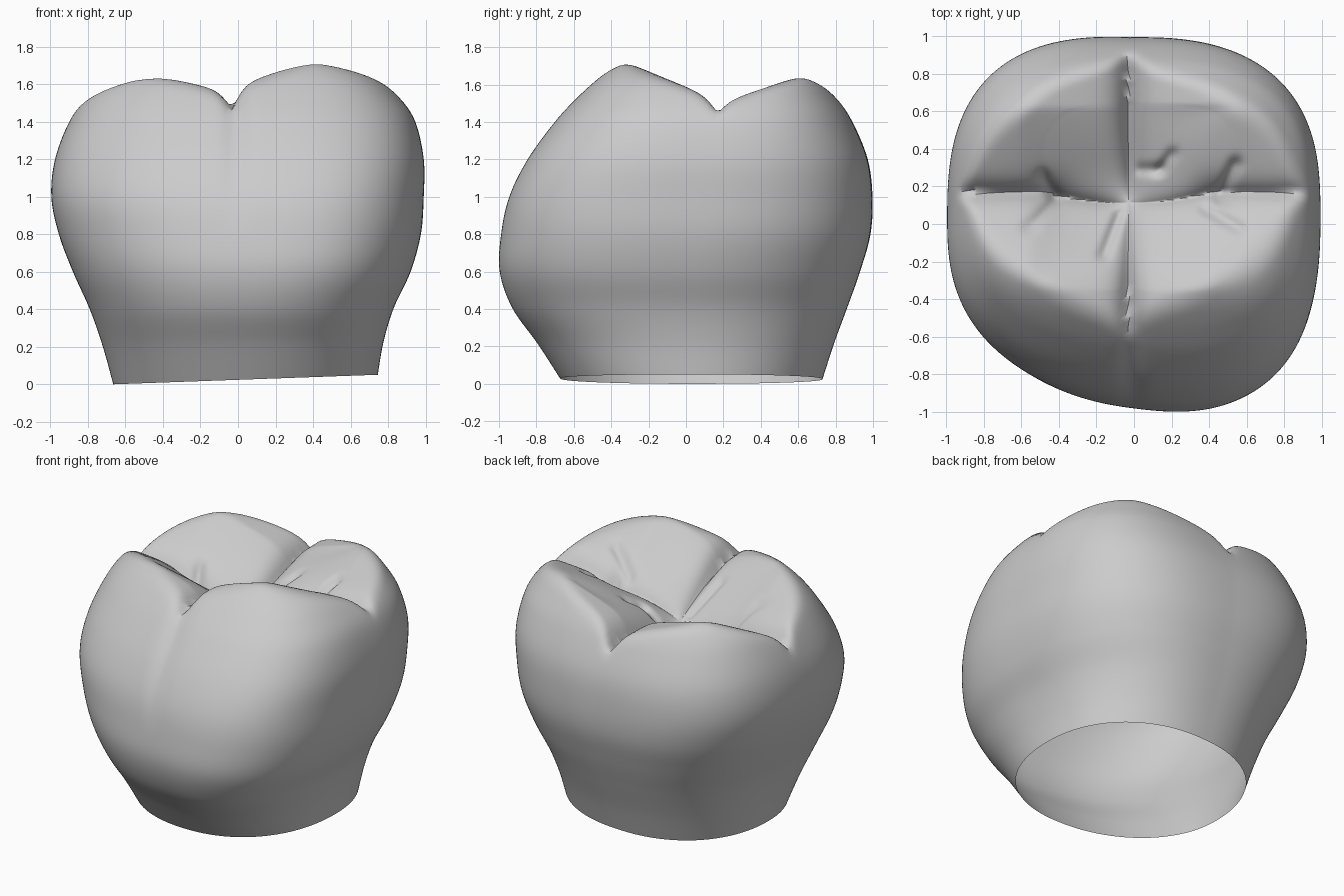
import bpy, bmesh, math
from mathutils import Vector

cube = bpy.data.objects.get("Cube")
if cube:
    bpy.data.objects.remove(cube)

SPOKES, STEPS, CAP_RINGS = 192, 7, 34
CENTRE = Vector((-0.03, 0.12))

# Crown outline by height: z, left x, right x, front y, back y, squareness
OUTLINE = [Vector(r) for r in (
    (0.0, -.665, .745, -.68, .73, 2.15),
    (0.2, -.72, .775, -.80, .79, 2.25),
    (0.4, -.79, .83, -.935, .86, 2.35),
    (0.6, -.88, .92, -1.0, .93, 2.45),
    (0.8, -.955, .975, -.99, .985, 2.55),
    (1.0, -.995, .99, -.945, .995, 2.65),
    (1.2, -.975, .99, -.845, .97, 2.7),
    (1.4, -.90, .945, -.70, .89, 2.75),
    (1.53, -.81, .86, -.58, .81, 2.9),
    (1.63, -.67, .75, -.47, .73, 3.2),
    (1.72, -.50, .58, -.36, .64, 3.6))]

# Cusp tips as (x, y, height), keyed by (is right, is back)
TIPS = {(True, False): (.42, -.35, 1.745), (False, False): (-.55, -.35, 1.68),
        (True, True): (.56, .64, 1.66), (False, True): (-.60, .62, 1.61)}

# Fine fissures on the chewing surface: start, end, depth
FISSURES = [
    ((-.42, .15), (-.48, .25), .05), ((-.42, .12), (-.56, -.02), .03),
    ((.45, .14), (.54, .32), .05), ((.38, .08), (.56, -.02), .03),
    ((.04, .29), (.14, .29), .03), ((.14, .29), (.20, .37), .03),
    ((-.08, .05), (-.16, -.16), .03)]


def spline(rows, i, t):
    """Smooth interpolation between neighbouring outline rows."""
    a, b = rows[max(i - 1, 0)], rows[i]
    c, d = rows[i + 1], rows[min(i + 2, len(rows) - 1)]
    return (b * 2 + (c - a) * t + (a * 2 - b * 5 + c * 4 - d) * t ** 2
            + (b * 3 - a - c * 3 + d) * t ** 3) / 2


def segment_distance(p, a, b):
    a, b = Vector(a), Vector(b)
    t = max(0, min(1, (p - a).dot(b - a) / (b - a).length_squared))
    return (p - a - (b - a) * t).length


def blend(low, high, t):
    return low + (high - low) * (.5 + .5 * math.tanh(t / .15))


def rise(f, ramp):
    """Quick climb out of a groove, then an even ramp to the cusp tip."""
    f = min(1, f)
    return ramp * f + (1 - ramp) * (1 - math.exp(-f / .09))


def chewing_height(x, y):
    """Four cusps split by a cross of grooves around a basin."""
    u = x - CENTRE.x
    groove_y = .11 + .06 * min(1, (u / .45) ** 2)
    v = y - groove_y
    tip_x, tip_y, tip = TIPS[u > 0, v > 0]
    up_y = rise(v / (tip_y - groove_y), .7)
    up_x = rise(u / (tip_x - CENTRE.x), .5)
    # Groove floors differ: left and back ends run out lower
    side_floor = blend(1.31, 1.44, u)
    end_floor = blend(1.45, 1.31, v)
    wy, wx = (1 - up_y) ** 2 + 1e-6, (1 - up_x) ** 2 + 1e-6
    floor = (side_floor * wy + end_floor * wx) / (wx + wy)
    z = floor + (tip - floor) * up_y * up_x
    z -= .11 * math.exp(-(u / .5) ** 2 - ((y - .12) / .32) ** 2)
    for side in (-1, 1):
        z -= .04 * math.exp(-((x - side * .42) ** 2 + (y - .14) ** 2) / .012)
    for a, b, depth in FISSURES:
        z -= depth * math.exp(-(segment_distance(Vector((x, y)), a, b) / .03) ** 2)
    return z


def smooth_min(a, b, k=.07):
    h = max(k - abs(a - b), 0) / k
    return min(a, b) - h * h * k / 4


def outline_point(row, angle):
    z, left, right, front, back, n = row
    c, s = math.cos(angle), math.sin(angle)
    r = (abs(c) ** n + abs(s) ** n) ** (-1 / n)
    mx, my = (left + right) / 2, (front + back) / 2
    x = mx + r * c * (right - left) / 2
    y = my + r * s * (back - front) / 2
    if s < 0:  # front bulges toward one side
        y = my + (y - my) * (1 + .125 * (x - .17))
        # shallow vertical groove down the front wall
        fade = max(0, min(1, (z - .8) / .6))
        y += fade * .03 * math.exp(-((x + .01) / .06) ** 2)
    else:
        y = my + (y - my) * (1 - .03 * min(x, 0))
    z += (.024 + .036 * x) * max(0, 1 - z / .6) ** 2  # slanted neck cut
    return Vector((x, y, z))


# Rings: neck to shoulder, then inward over the chewing surface
angles = [2 * math.pi * i / SPOKES for i in range(SPOKES)]
rows = [spline(OUTLINE, i, k / STEPS)
        for i in range(len(OUTLINE) - 1) for k in range(STEPS)] + [OUTLINE[-1]]
rings = [[outline_point(row, a) for a in angles] for row in rows]
rim = rings[-1]
for k in range(1, CAP_RINGS):
    t = 1 - k / CAP_RINGS
    rings.append([Vector((*CENTRE.lerp(p.xy, t), 1.72 + .09 * (1 - t ** 4)))
                  for p in rim])

bm = bmesh.new()


def add_vertex(p):
    z = smooth_min(p.z, chewing_height(p.x, p.y)) if p.z > 1.0 else p.z
    return bm.verts.new((p.x, p.y, z))


grid = [[add_vertex(p) for p in ring] for ring in rings]
for low, high in zip(grid, grid[1:]):
    for i in range(SPOKES):
        j = (i + 1) % SPOKES
        bm.faces.new((low[i], low[j], high[j], high[i]))
pit = add_vertex(Vector((*CENTRE, 1.81)))
for i in range(SPOKES):
    bm.faces.new((grid[-1][i], grid[-1][(i + 1) % SPOKES], pit))

# Soften the chewing surface slightly
top = [v for v in bm.verts if v.co.z > 1.1]
for _ in range(2):
    bmesh.ops.smooth_vert(bm, verts=top, factor=.4,
                          use_axis_x=False, use_axis_y=False, use_axis_z=True)

mesh = bpy.data.meshes.new("tooth_crown")
bm.to_mesh(mesh)
bm.free()
crown = bpy.data.objects.new("tooth_crown", mesh)
bpy.context.collection.objects.link(crown)

# Plain grey enamel
enamel = bpy.data.materials.new("grey_enamel")
enamel.use_nodes = True
colour = (.6, .6, .6, 1)
enamel.diffuse_color = colour
enamel.node_tree.nodes["Principled BSDF"].inputs["Base Color"].default_value = colour
mesh.materials.append(enamel)

bpy.context.view_layer.objects.active = crown
crown.select_set(True)
bpy.ops.object.shade_smooth_by_angle(angle=math.radians(50))
